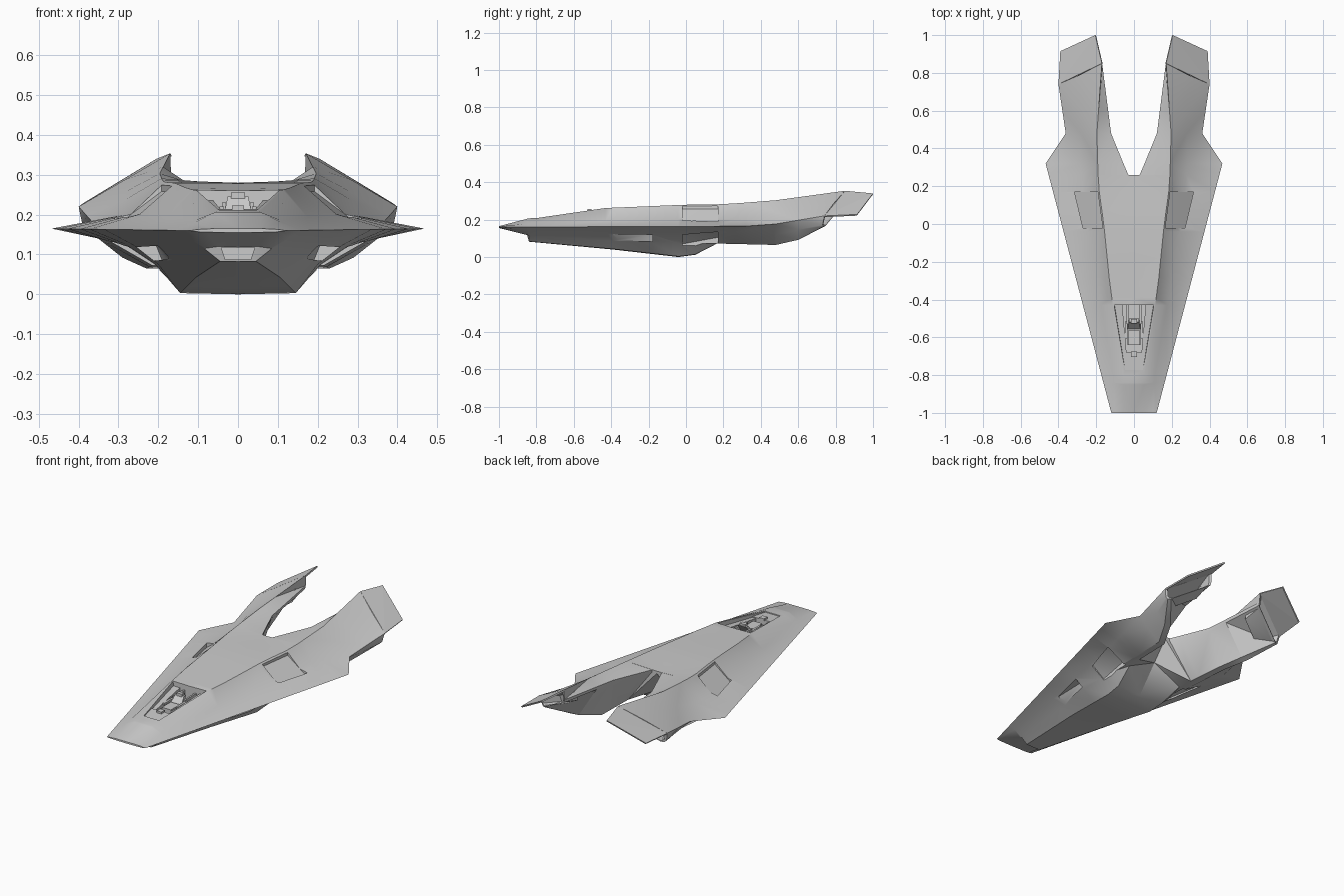
import bpy, bmesh, math
from mathutils import Vector

if "Cube" in bpy.data.objects:
    bpy.data.objects.remove(bpy.data.objects["Cube"])

# ---- hull rails: (y, half width x, z), running nose to tail ----
deck = [(-1, 0, .165), (-.84, 0, .207), (-.8, 0, .208), (-.43, 0, .260), (0, 0, .28), (.26, 0, .28),
        (.2601, .03, .28), (.47, .12, .28), (.845, .168, .297)]
ridge = [(-1, .06, .165), (-.84, .055, .207), (-.8, .055, .208), (-.43, .112, .262), (-.28, .132, .268),
         (0, .16, .28), (.2, .188, .282), (.47, .197, .302), (.85, .17, .354)]
slope = [(-1, .1, .163), (-.8, .11, .185), (0, .25, .203), (.32, .285, .2), (.47, .28, .238),
         (.79, .285, .287)]
edge = [(-1, .12, .16), (.32, .468, .165), (.47, .36, .175), (.74, .40, .22)]
under = [(-1, .11, .158), (-.84, .13, .143), (-.39, .21, .128), (-.18, .26, .122), (.17, .32, .132),
         (.32, .35, .14), (.47, .30, .12), (.73, .39, .172)]
nacelle = [(-1, .1, .157), (-.84, .085, .115), (-.39, .155, .085), (-.18, .2, .075), (.17, .215, .072),
           (.5, .23, .064), (.6, .29, .092), (.735, .38, .163)]
chine = [(-1, .08, .156), (-.85, .05, .12), (-.84, .045, .083), (-.39, .105, .043), (-.04, .145, .003),
         (.05, .15, .014), (.17, .175, .074), (.5, .192, .065), (.6, .25, .096), (.745, .365, .165)]
keel = [(-1, 0, .155), (-.85, 0, .118), (-.84, 0, .082), (-.39, 0, .04), (-.04, 0, 0), (.05, 0, .012),
        (.26, 0, .268), (.2601, .03, .268), (.47, .125, .262), (.84, .169, .28)]
rails = [deck, ridge, slope, edge, under, nacelle, chine, keel]
stations = [-1, -.85, -.84, -.8, -.43, -.39, -.28, -.18, -.04, .05, .17, .26, .2601, .32, .48, .6, .85]


def on_rail(rail, y):
    """Point on a rail at y, held at the rail's last point."""
    for (y0, x0, z0), (y1, x1, z1) in zip(rail, rail[1:]):
        if y <= y1:
            t = (y - y0) / (y1 - y0)
            return Vector((x0 + t * (x1 - x0), y, z0 + t * (z1 - z0)))
    y, x, z = rail[-1]
    return Vector((x, y, z))


def finish(bm, name):
    bmesh.ops.recalc_face_normals(bm, faces=bm.faces)
    me = bpy.data.meshes.new(name)
    bm.to_mesh(me)
    bm.free()
    ob = bpy.data.objects.new(name, me)
    bpy.context.collection.objects.link(ob)
    return ob


def solid(name, pts, sides=(1,)):
    """Convex solid through the points, optionally repeated on the other side."""
    bm = bmesh.new()
    for s in sides:
        vs = [bm.verts.new((s * x, y, z)) for x, y, z in pts]
        bmesh.ops.convex_hull(bm, input=vs)
    return finish(bm, name)


def box(name, c, d, sides=(1,)):
    return solid(name, [(c[0] + i * d[0] / 2, c[1] + j * d[1] / 2, c[2] + k * d[2] / 2)
                        for i in (-1, 1) for j in (-1, 1) for k in (-1, 1)], sides)


# ---- hull: loft both halves, close the tail slot, hollow the exhausts ----
bm = bmesh.new()
for s in (1, -1):
    rings = []
    for y in stations:
        pts = [on_rail(r, y) for r in rails]
        rings.append([bm.verts.new((s * p.x, p.y, p.z)) for p in pts])
    n = len(rails)
    for a, b, y in zip(rings, rings[1:], stations):
        for i in range(n if y >= .26 else n - 1):
            j = (i + 1) % n
            bm.faces.new((a[i], a[j], b[j], b[i]))
    bm.faces.new(rings[0])
    # exhaust: rim then recessed back wall
    rim = rings[-1]
    mid = sum((v.co for v in rim), Vector()) / len(rim)
    inner = [bm.verts.new(mid + (v.co - mid) * .9) for v in rim]
    back = [bm.verts.new(mid + (v.co - mid) * .7 + Vector((-s * .035, -.1, -.022))) for v in rim]
    for i in range(n):
        j = (i + 1) % n
        bm.faces.new((rim[i], rim[j], inner[j], inner[i]))
        bm.faces.new((inner[i], inner[j], back[j], back[i]))
    bm.faces.new(back)
bmesh.ops.remove_doubles(bm, verts=bm.verts, dist=.0006)
bmesh.ops.triangulate(bm, faces=[f for f in bm.faces if len(f.verts) == 4])
hull = finish(bm, "hull")

# ---- openings cut into the hull ----
both = (1, -1)
cutters = [
    solid("cockpit_cutter", [(s * x, y, z) for s in both for x, y, z in
                             ((.108, -.43, .32), (.052, -.79, .32), (.1, -.43, .185), (.046, -.77, .185))]),
    solid("chin_intake_cutter", [(s * x, y, z) for s in both for x, y, z in
                                 ((.042, -.9, .117), (.032, -.9, .088), (.042, -.77, .117), (.032, -.77, .088))]),
    solid("side_intake_cutter", [(.17, -.39, .09), (.2, -.39, .122), (.19, -.18, .084), (.205, -.18, .122),
                                 (.32, -.39, .09), (.32, -.39, .114), (.32, -.18, .084), (.32, -.18, .114)], both),
    solid("upper_recess_cutter", [(.166, -.02, .258), (.27, -.02, .178), (.192, .17, .258), (.315, .17, .166),
                                  (.166, -.02, .4), (.27, -.02, .4), (.192, .17, .4), (.315, .17, .4)], both),
    solid("lower_recess_cutter", [(.195, -.02, .07), (.275, -.02, .13), (.2, .17, .105), (.325, .17, .142),
                                  (.195, -.02, -.1), (.275, -.02, -.1), (.2, .17, -.1), (.325, .17, -.1)], both)]
for c in cutters:
    c.hide_render = True
    mod = hull.modifiers.new(c.name, 'BOOLEAN')
    mod.object, mod.operation, mod.solver = c, 'DIFFERENCE', 'EXACT'
bpy.context.view_layer.update()
cut = bpy.data.meshes.new_from_object(hull.evaluated_get(bpy.context.evaluated_depsgraph_get()))
hull.modifiers.clear()
hull.data = cut
for c in cutters:
    bpy.data.objects.remove(c)

# ---- tail plates reaching past the exhausts ----
plate = [(.17, .85, .354), (.40, .74, .22), (.39, .915, .228), (.205, 1, .34)]
solid("tail_plates", plate + [(x - .004, y - .002, z - .007) for x, y, z in plate], both)

# ---- cockpit fittings ----
solid("side_consoles", [(.062, -.43, .18), (.1, -.43, .18), (.062, -.43, .235), (.104, -.43, .235),
                        (.038, -.70, .18), (.06, -.70, .18), (.038, -.70, .207), (.063, -.70, .207)], both)
solid("dashboard", [(s * x, y, z) for s in both for x, y, z in
                    ((.064, -.68, .18), (.064, -.68, .214), (.048, -.785, .18), (.048, -.785, .206))])
box("control_screen", (0, -.69, .217), (.03, .03, .012))
box("seat_base", (0, -.59, .192), (.07, .1, .024))
box("seat_cushion", (0, -.60, .208), (.056, .08, .012))
solid("seat_back", [(s * x, y, z) for s in both for x, y, z in
                    ((.035, -.56, .2), (.035, -.535, .2), (.026, -.52, .245), (.026, -.50, .245))])
box("headrest", (0, -.515, .248), (.034, .022, .016))
box("seat_arms", (.041, -.56, .215), (.012, .09, .012), both)
box("seat_rails", (.035, -.48, .205), (.01, .1, .05), both)

# ---- smooth shading with sharp creases ----
bpy.ops.object.select_all(action='DESELECT')
hull.select_set(True)
bpy.context.view_layer.objects.active = hull
bpy.ops.object.shade_smooth_by_angle(angle=math.radians(32))
